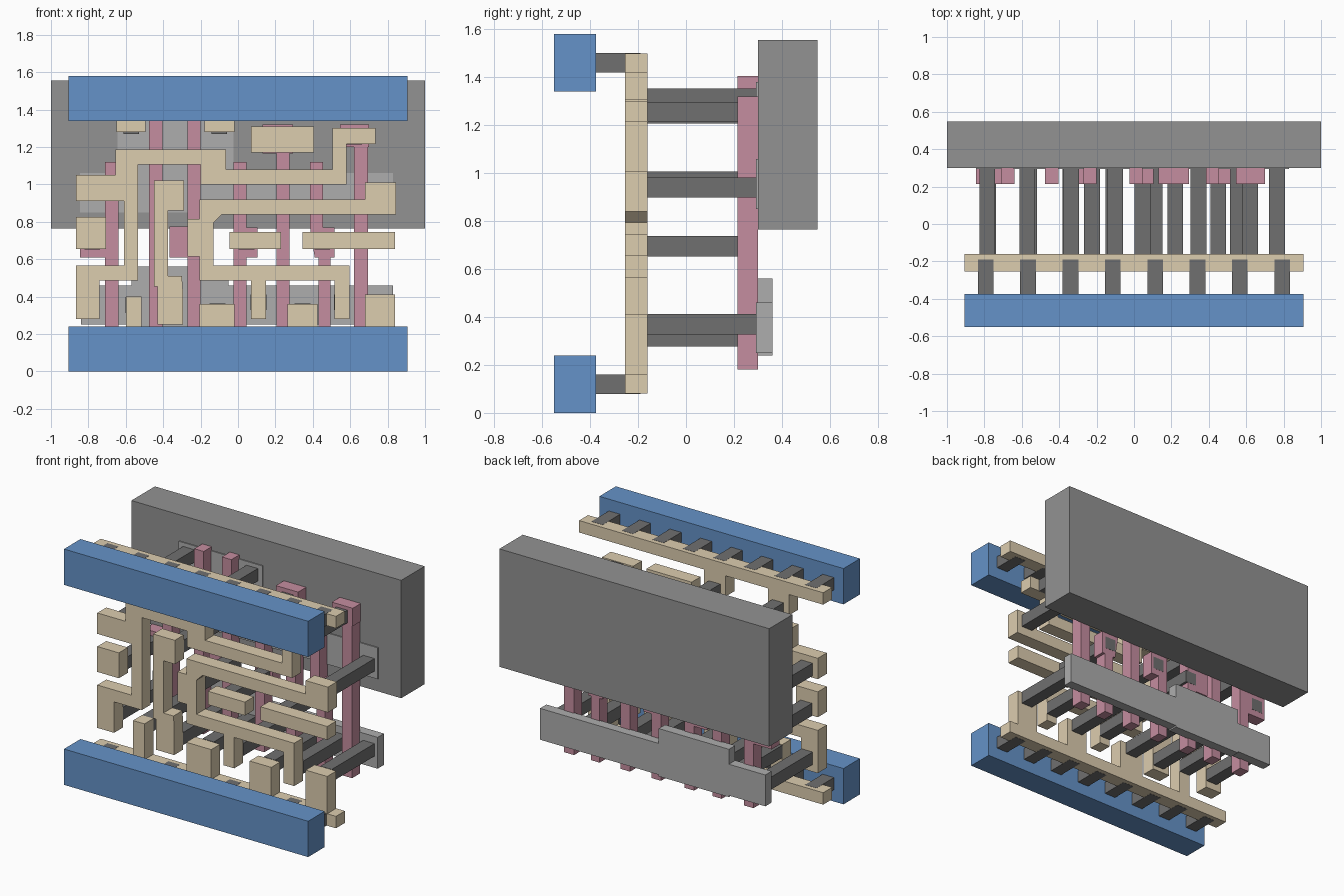
import bpy


def mat(name, col):
    m = bpy.data.materials.new(name)
    m.diffuse_color = (*col, 1)
    return m


TAN = mat("tan", (0.72, 0.61, 0.43))
PINK = mat("pink", (0.56, 0.27, 0.35))
BLUE = mat("blue", (0.13, 0.29, 0.58))
DARK = mat("dark_grey", (0.16, 0.16, 0.16))
GREY = mat("mid_grey", (0.29, 0.29, 0.29))
LIGHT = mat("light_grey", (0.42, 0.42, 0.42))

METAL = (-0.255, -0.16)
GATE = (0.215, 0.30)
ACTIVE = (0.293, 0.36)


def prism(name, pts, depth, m):
    """Extrude an x-z outline between two y values."""
    area = sum(a[0] * b[1] - b[0] * a[1] for a, b in zip(pts, pts[1:] + pts[:1]))
    if area < 0:
        pts = pts[::-1]
    n = len(pts)
    verts = [(x, y, z) for y in depth for x, z in pts]
    faces = [list(range(n)), list(range(2 * n - 1, n - 1, -1))]
    faces += [[(i + 1) % n, i, i + n, (i + 1) % n + n] for i in range(n)]
    me = bpy.data.meshes.new(name)
    me.from_pydata(verts, [], faces)
    me.materials.append(m)
    ob = bpy.data.objects.new(name, me)
    bpy.context.collection.objects.link(ob)
    return ob


def box(name, x0, x1, z0, z1, depth, m):
    return prism(name, [(x0, z0), (x1, z0), (x1, z1), (x0, z1)], depth, m)


def comb(name, base, edge, teeth):
    """Rail with teeth rising (or hanging) from one long edge."""
    pts = [(-0.905, base), (-0.905, edge)]
    for x0, x1, tip in teeth:
        pts += [(x0, edge), (x0, tip), (x1, tip), (x1, edge)]
    prism(name, pts + [(0.905, edge), (0.905, base)], METAL, TAN)


# Back slab and the thin plates
box("back_slab", -1, 1, 0.765, 1.555, (0.30, 0.548), GREY)
prism("lower_plate", [(-0.84, 0.25), (-0.57, 0.25), (-0.57, 0.24), (-0.05, 0.24),
                      (-0.05, 0.25), (0.83, 0.25), (0.83, 0.46), (-0.05, 0.46),
                      (-0.05, 0.56), (-0.57, 0.56), (-0.57, 0.46), (-0.84, 0.46)],
      ACTIVE, LIGHT)
prism("upper_plate", [(-0.845, 0.85), (0.83, 0.85), (0.83, 1.06), (-0.025, 1.06),
                      (-0.025, 1.38), (-0.645, 1.38), (-0.645, 1.06), (-0.845, 1.06)],
      ACTIVE, LIGHT)

# Front blue bars
for name, z in (("lower_bar", 0), ("upper_bar", 1.34)):
    box(name, -0.905, 0.905, z, z + 0.24, (-0.55, -0.375), BLUE)

# Tan rails with teeth
comb("lower_rail", 0.08, 0.16, [(-0.60, -0.515, 0.40), (-0.205, -0.02, 0.36),
                                (0.265, 0.425, 0.36), (0.68, 0.84, 0.41)])
comb("upper_rail", 1.50, 1.42, [(-0.65, -0.495, 1.28), (-0.18, -0.02, 1.28)])

# Tan tracks
prism("left_track", [(-0.865, 0.28), (-0.74, 0.28), (-0.74, 0.487), (-0.535, 0.487),
                     (-0.535, 1.107), (-0.2, 1.107), (-0.2, 1.0), (0.58, 1.0),
                     (0.58, 1.215), (0.735, 1.215), (0.735, 1.30), (0.505, 1.30),
                     (0.505, 1.08), (-0.065, 1.08), (-0.065, 1.187), (-0.655, 1.187),
                     (-0.655, 1.05), (-0.865, 1.05), (-0.865, 0.91), (-0.61, 0.91),
                     (-0.61, 0.567), (-0.865, 0.567)], METAL, TAN)
prism("right_track", [(-0.205, 0.487), (0.07, 0.487), (0.07, 0.28), (0.15, 0.28),
                      (0.15, 0.487), (0.515, 0.487), (0.515, 0.28), (0.595, 0.28),
                      (0.595, 0.567), (-0.13, 0.567), (-0.13, 0.795), (-0.085, 0.84),
                      (0.845, 0.84), (0.845, 1.01), (0.68, 1.01), (0.68, 0.92),
                      (-0.205, 0.92), (-0.205, 0.815), (-0.27, 0.815), (-0.27, 0.615),
                      (-0.205, 0.615)], METAL, TAN)
prism("centre_track", [(-0.43, 0.25), (-0.295, 0.25), (-0.295, 0.435), (-0.30, 0.51),
                       (-0.375, 0.51), (-0.375, 0.86), (-0.29, 0.86), (-0.29, 1.02),
                       (-0.45, 1.02), (-0.45, 0.455), (-0.43, 0.455)], METAL, TAN)
for i, b in enumerate([(-0.865, -0.705, 0.655, 0.825), (-0.045, 0.23, 0.655, 0.745),
                       (0.345, 0.84, 0.655, 0.745), (0.07, 0.405, 1.17, 1.31)]):
    box(f"tan_pad_{i}", *b, METAL, TAN)

# Pink strips
strips = [
    [(-0.71, 0.18), (-0.64, 0.18), (-0.64, 1.12), (-0.71, 1.12),
     (-0.71, 0.77), (-0.845, 0.77), (-0.845, 0.61), (-0.71, 0.61)],
    [(-0.475, 0.18), (-0.405, 0.18), (-0.405, 1.405), (-0.475, 1.405)],
    [(-0.27, 0.18), (-0.2, 0.18), (-0.2, 1.405), (-0.27, 1.405),
     (-0.27, 0.775), (-0.365, 0.775), (-0.365, 0.61), (-0.27, 0.61)],
    [(-0.025, 0.18), (0.045, 0.18), (0.045, 0.61), (0.105, 0.61),
     (0.105, 0.77), (0.045, 0.77), (0.045, 1.12), (-0.025, 1.12)],
    [(0.205, 0.18), (0.275, 0.18), (0.275, 1.165), (0.295, 1.165),
     (0.295, 1.32), (0.13, 1.32), (0.13, 1.165), (0.205, 1.165)],
    [(0.43, 0.18), (0.495, 0.18), (0.495, 0.61), (0.515, 0.61), (0.515, 0.77),
     (0.455, 0.77), (0.455, 1.12), (0.385, 1.12), (0.385, 0.77), (0.41, 0.61), (0.43, 0.61)],
    [(0.62, 0.18), (0.695, 0.18), (0.695, 1.2), (0.70, 1.2),
     (0.70, 1.32), (0.545, 1.32), (0.545, 1.2), (0.62, 1.2)],
]
for i, s in enumerate(strips):
    prism(f"pink_strip_{i}", s, GATE, PINK)

# Dark posts from the tan tracks back to the strips and plates
posts = [(-0.78, 0.695), (-0.225, 0.695), (0.045, 0.695), (0.45, 0.695), (0.22, 1.25),
         (0.62, 1.255), (-0.785, 0.37), (-0.56, 0.355), (-0.34, 0.32), (-0.11, 0.32),
         (0.11, 0.37), (0.345, 0.32), (0.555, 0.37), (0.765, 0.37), (-0.785, 0.965),
         (-0.57, 1.312), (-0.335, 0.94), (-0.1, 1.312), (0.765, 0.94)]
for i, (x, z) in enumerate(posts):
    box(f"post_{i}", x - 0.042, x + 0.042, z - 0.042, z + 0.042, (-0.16, 0.301), DARK)

# Short pegs between rails and bars
for row, z in (("lower", 0.12), ("upper", 1.46)):
    for i in range(8):
        x = -0.793 + i * 0.2265
        box(f"{row}_peg_{i}", x - 0.042, x + 0.042, z - 0.041, z + 0.041, (-0.375, -0.19), DARK)
